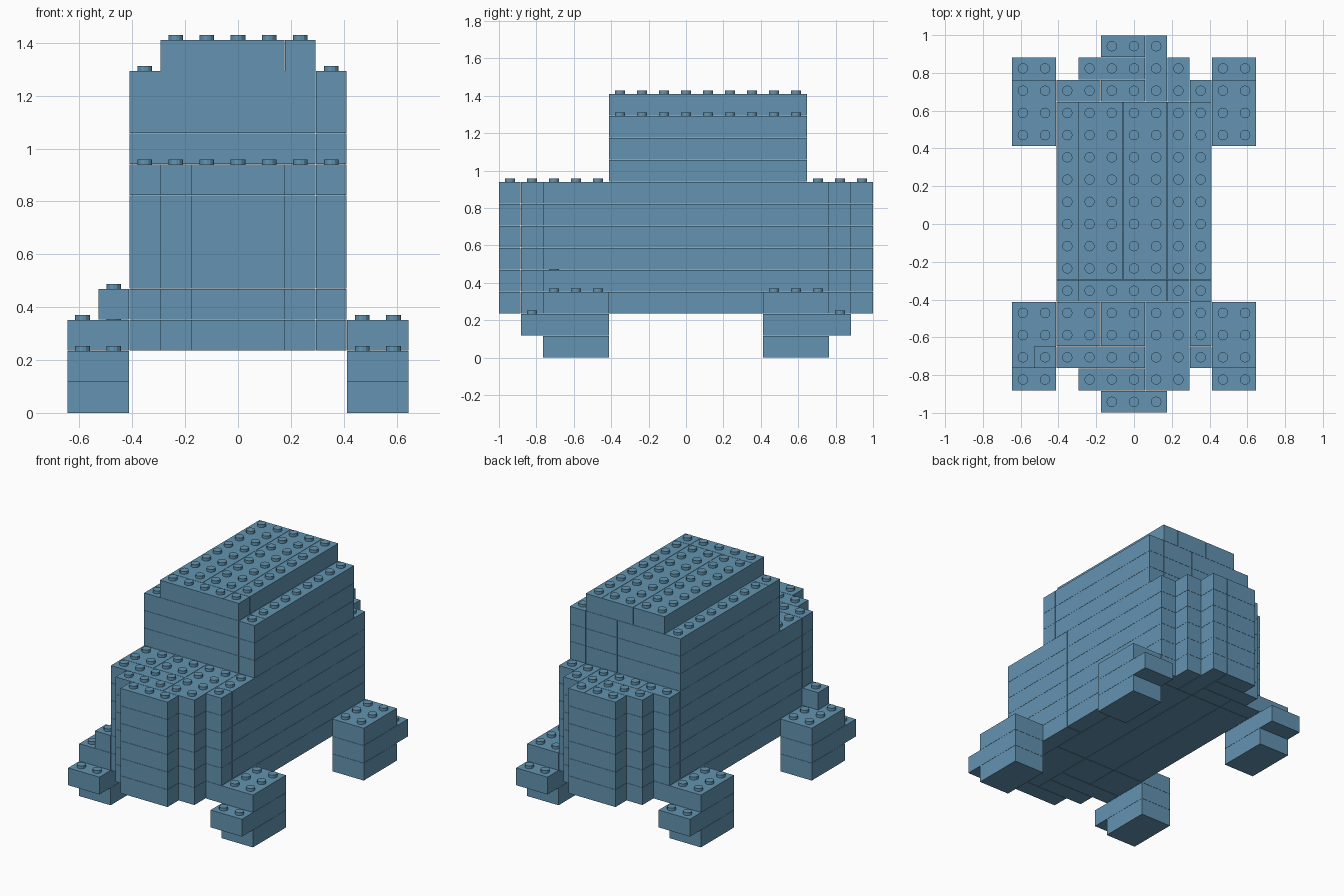
import bpy, bmesh, math
from mathutils import Matrix, Vector

if "Cube" in bpy.data.objects:
    bpy.data.objects.remove(bpy.data.objects["Cube"])

P = 2 / 17            # stud pitch, also the layer height
GAP = 0.0012          # seam left on each side of a brick
STUD_R, STUD_H = 0.0275, 0.019

blue = bpy.data.materials.new("steel blue")
blue.diffuse_color = (0.125, 0.295, 0.44, 1)
blue.use_nodes = True
blue.node_tree.nodes["Principled BSDF"].inputs["Base Color"].default_value = blue.diffuse_color


def gx(i):
    return (i - 5.5) * P


def gy(j):
    return (j - 8.5) * P


# A brick is (i0, i1, j0, j1, layer) on the stud grid (11 wide, 17 long).
def layers(plan, first, last):
    return [(*b, k) for k in range(first, last + 1) for b in plan]


parts = {}

# Hull: stepped nose and tail, long side bricks
hull_plan = [
    (4, 7, 0, 1), (3, 6, 1, 2), (2, 6, 2, 3), (6, 8, 1, 5),
    (2, 4, 3, 5), (4, 6, 3, 5), (8, 9, 2, 3), (8, 9, 3, 7),
    (2, 4, 5, 14), (4, 6, 5, 14), (6, 8, 5, 14), (8, 9, 7, 15),
    (2, 4, 14, 15), (4, 6, 14, 15), (3, 6, 15, 16), (4, 6, 16, 17),
    (6, 7, 14, 17), (7, 8, 14, 16),
]
parts["hull"] = layers(hull_plan, 2, 7)
# Small side peg standing on the front left wheel
parts["side_peg"] = [(1, 2, 2, 3, 3)]

# Cabin and roof
parts["cabin"] = layers([(2, 8, 5, 6), (8, 9, 5, 6), (2, 4, 6, 14),
                         (4, 6, 6, 14), (6, 8, 6, 14), (8, 9, 6, 14)], 8, 10)
parts["roof"] = layers([(3, 7, 5, 6), (7, 8, 5, 6), (3, 5, 6, 14),
                        (5, 7, 6, 14), (7, 8, 6, 14)], 11, 11)

# Four wheels; the middle layer sticks out one stud
for side, i in (("left", 0), ("right", 9)):
    parts["front_wheel_" + side] = [(i, i + 2, 2, 5, 0), (i, i + 2, 1, 5, 1),
                                    (i, i + 2, 2, 5, 2)]
    parts["back_wheel_" + side] = [(i, i + 2, 12, 15, 0), (i, i + 2, 12, 16, 1),
                                   (i, i + 2, 12, 15, 2)]

# Occupied cells decide which studs are exposed
filled = {(i, j, k) for bricks in parts.values() for i0, i1, j0, j1, k in bricks
          for i in range(i0, i1) for j in range(j0, j1)}


def add_brick(bm, i0, i1, j0, j1, k):
    lo = Vector((gx(i0) + GAP, gy(j0) + GAP, k * P))
    hi = Vector((gx(i1) - GAP, gy(j1) - GAP, (k + 1) * P - GAP))
    bmesh.ops.create_cube(bm, size=1, matrix=Matrix.Translation((lo + hi) / 2)
                          @ Matrix.Diagonal((*(hi - lo), 1)))
    for i in range(i0, i1):
        for j in range(j0, j1):
            if (i, j, k + 1) not in filled:
                add_stud(bm, gx(i + 0.5), gy(j + 0.5), (k + 1) * P - GAP)


def add_stud(bm, x, y, z):
    made = bmesh.ops.create_cone(
        bm, cap_ends=True, segments=12, radius1=STUD_R, radius2=STUD_R,
        depth=STUD_H, matrix=Matrix.Translation((x, y, z + STUD_H / 2)))
    # drop the hidden lower cap
    caps = {f for v in made["verts"] for f in v.link_faces if f.normal.z < -0.9
            or all(abs(w.co.z - z) < 1e-5 for w in f.verts)}
    bmesh.ops.delete(bm, geom=list(caps), context='FACES_ONLY')


for name, bricks in parts.items():
    bm = bmesh.new()
    for b in bricks:
        add_brick(bm, *b)
    mesh = bpy.data.meshes.new(name)
    bm.to_mesh(mesh)
    bm.free()
    mesh.materials.append(blue)
    bpy.context.collection.objects.link(bpy.data.objects.new(name, mesh))
